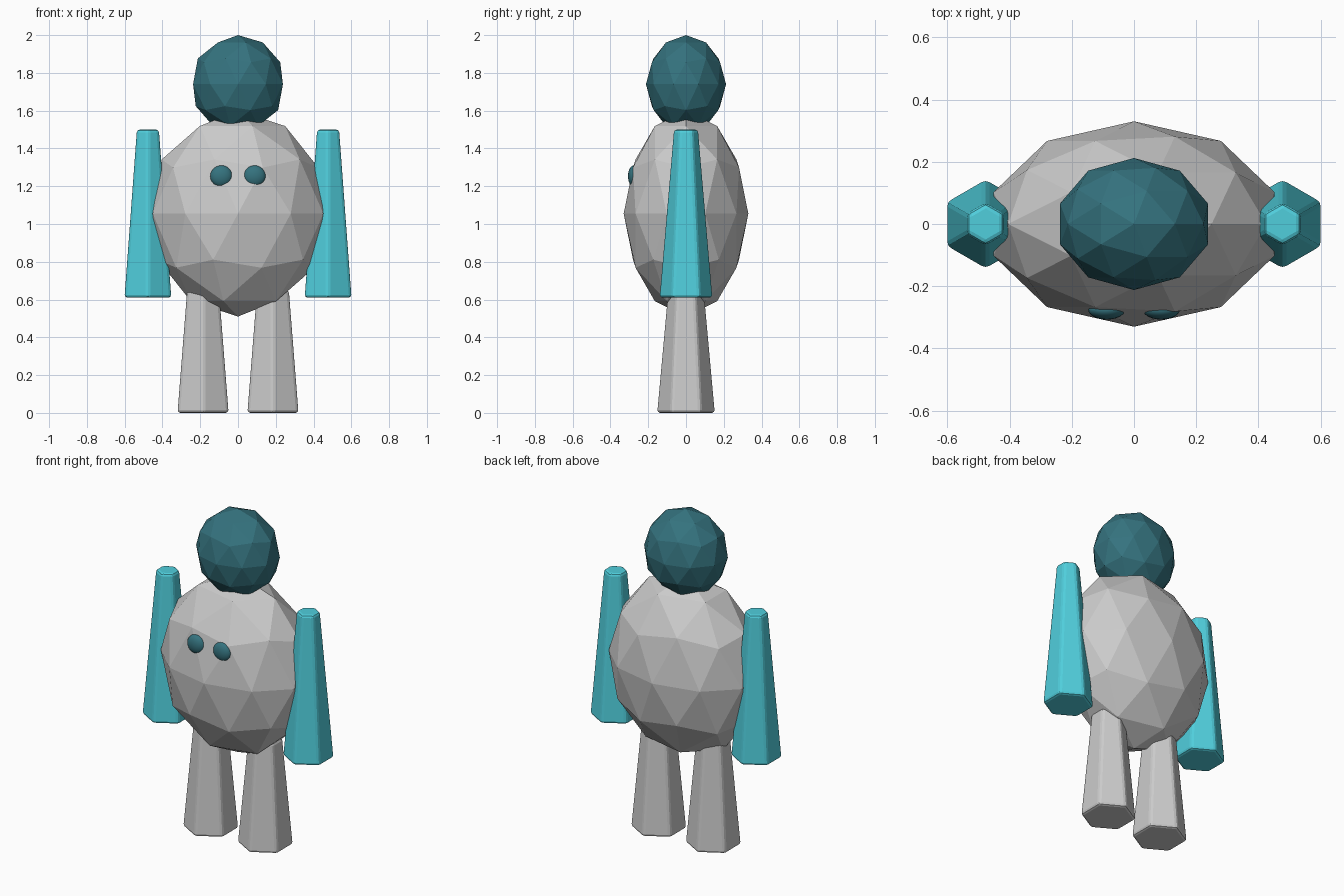
import bpy

if "Cube" in bpy.data.objects:
    bpy.data.objects.remove(bpy.data.objects["Cube"])


def material(name, color):
    mat = bpy.data.materials.new(name)
    mat.diffuse_color = color
    mat.use_nodes = True
    mat.node_tree.nodes["Principled BSDF"].inputs["Base Color"].default_value = mat.diffuse_color
    return mat


teal = material("dark_teal", (0.035, 0.17, 0.21, 1))
cyan = material("cyan", (0.08, 0.62, 0.72, 1))


def finish(name, scale=(1, 1, 1), mat=None):
    ob = bpy.context.object
    ob.name = name
    ob.scale = scale
    bpy.ops.object.transform_apply(location=False, rotation=False, scale=True)
    if mat:
        ob.data.materials.append(mat)
    return ob


def faceted_ball(name, z, radii, mat=None):
    bpy.ops.mesh.primitive_ico_sphere_add(subdivisions=2, radius=1, location=(0, 0, z))
    finish(name, radii, mat)


def limb(name, x, z0, z1, r0, r1, mat=None):
    # six-sided tapered block with softened edges
    bpy.ops.mesh.primitive_cone_add(vertices=6, radius1=r0, radius2=r1, depth=z1 - z0,
                                    location=(x, 0, (z0 + z1) / 2))
    ob = finish(name, mat=mat)
    bev = ob.modifiers.new("soft_edges", 'BEVEL')
    bev.width = 0.015
    bev.segments = 2
    bev.limit_method = 'ANGLE'


# Torso and head
faceted_ball("torso", 1.055, (0.475, 0.33, 0.545))
faceted_ball("head", 1.74, (0.25, 0.212, 0.26), teal)

# Paired parts
for side, s in (("left", 1), ("right", -1)):
    limb(side + "_arm", s * 0.477, 0.61, 1.50, 0.143, 0.067, cyan)
    limb(side + "_leg", s * 0.185, 0.0, 0.65, 0.156, 0.097)
    # Eyes
    bpy.ops.mesh.primitive_uv_sphere_add(segments=24, ring_count=12, radius=1,
                                         location=(s * 0.088, -0.276, 1.253))
    finish(side + "_eye", (0.059, 0.031, 0.057), teal)
    bpy.ops.object.shade_smooth()
